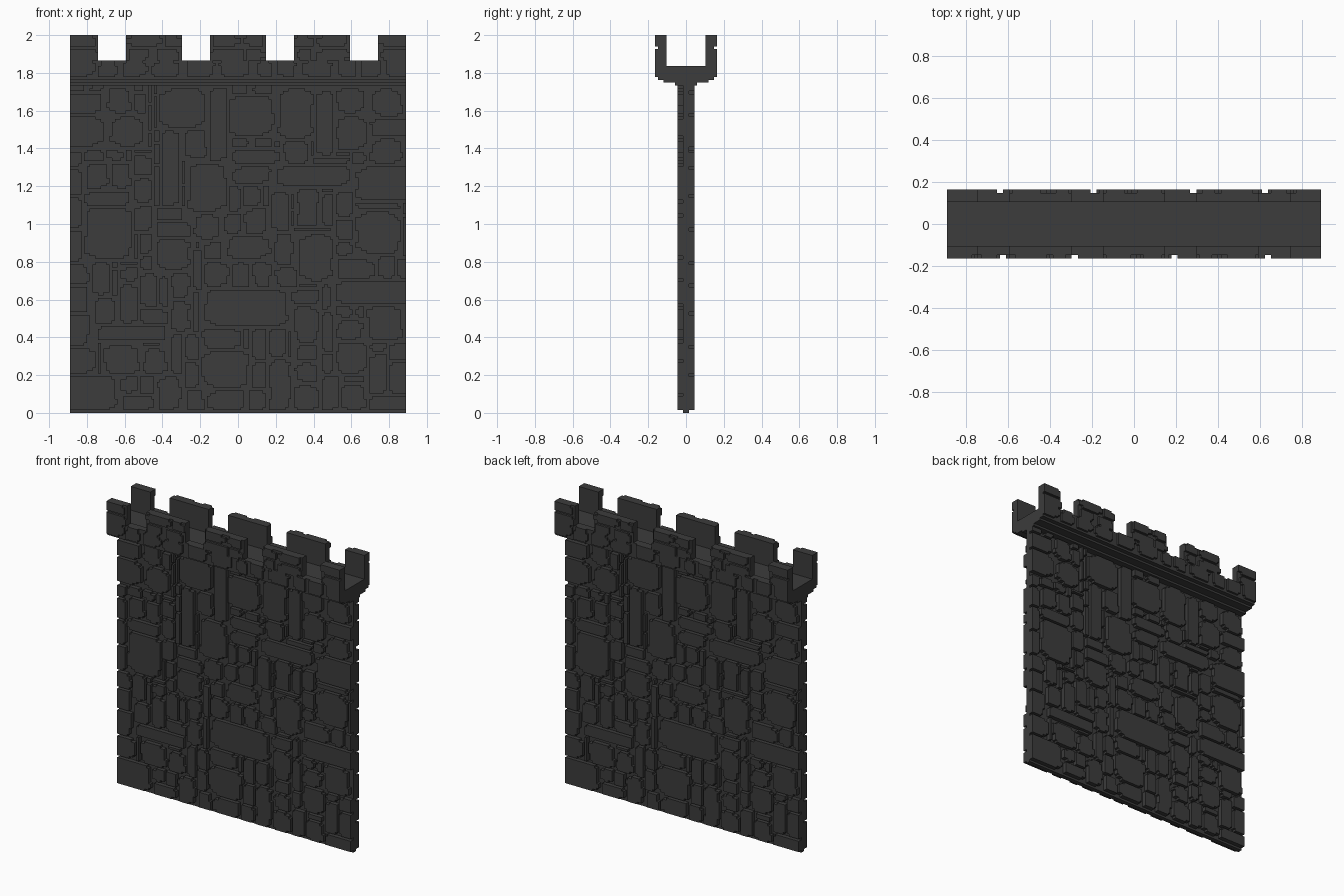
import bpy, bmesh, random
from mathutils import Matrix
from math import pi

if "Cube" in bpy.data.objects:
    bpy.data.objects.remove(bpy.data.objects["Cube"])

random.seed(7)
U = 2 / 135            # model is laid out on a small square grid
W = 120                # wall width in grid cells
stone_mat = bpy.data.materials.new("dark grey stone")
stone_mat.diffuse_color = (0.045, 0.045, 0.045, 1)
stone_mat.use_nodes = True
stone_mat.node_tree.nodes["Principled BSDF"].inputs["Base Color"].default_value = stone_mat.diffuse_color


def finish(name, bm):
    me = bpy.data.meshes.new(name)
    bmesh.ops.recalc_face_normals(bm, faces=bm.faces)
    bm.to_mesh(me)
    bm.free()
    me.materials.append(stone_mat)
    ob = bpy.data.objects.new(name, me)
    bpy.context.collection.objects.link(ob)
    return ob


def prism(bm, pts, to3d, a, b):
    """Closed prism of a 2D outline between depths a and b."""
    lo = [bm.verts.new(to3d(p, a)) for p in pts]
    hi = [bm.verts.new(to3d(p, b)) for p in pts]
    bm.faces.new(lo)
    bm.faces.new(hi[::-1])
    for k in range(len(pts)):
        n = (k + 1) % len(pts)
        bm.faces.new((lo[k], hi[k], hi[n], lo[n]))


def on_front(p, d):
    return ((p[0] - W / 2) * U, -d * U, p[1] * U)


def along_x(p, d):
    return (d * U, p[0] * U, p[1] * U)


def box(name, x0, x1, y0, y1, z0, z1):
    bm = bmesh.new()
    prism(bm, [(y0, z0), (y1, z0), (y1, z1), (y0, z1)], along_x, x0 - W / 2, x1 - W / 2)
    return finish(name, bm)


def stone_outline(i0, i1, j0, j1):
    """Stepped outline with ragged rounded corners; square at the wall ends."""
    h, w = j1 - j0, i1 - i0
    r = min(4, w // 3, h // 2)
    cut = [random.randint(max(0, r - 2), r) for _ in range(4)]
    left, right = [], []
    wob_l = wob_r = 0
    for k in range(h):
        if k % 4 == 0:
            wob_l = random.randint(0, 1) if w > 6 else 0
            wob_r = random.randint(0, 1) if w > 6 else 0
        t = h - 1 - k
        l = max(wob_l, cut[0] - 2 * k, cut[1] - 2 * t)
        q = max(wob_r, cut[2] - 2 * k, cut[3] - 2 * t)
        left.append(i0 if i0 == 0 else i0 + l)
        right.append(i1 if i1 == W else i1 - q)
    pts = []
    for k in range(h):
        pts += [(right[k], j0 + k), (right[k], j0 + k + 1)]
    for k in reversed(range(h)):
        pts += [(left[k], j0 + k + 1), (left[k], j0 + k)]
    out = []               # drop doubled and in-line points
    for k, p in enumerate(pts):
        a, b = pts[k - 1], pts[(k + 1) % len(pts)]
        if p == a or (a[0] == p[0] == b[0]) or (a[1] == p[1] == b[1]):
            continue
        out.append(p)
    return out


def stones(name, rects, inner, outer):
    """Raised stones on the front, and the same turned round for the back."""
    bm = bmesh.new()
    for r in rects:
        prism(bm, stone_outline(*r), on_front, inner, outer)
    front = finish(name + "_front", bm)
    back = front.copy()
    back.data = front.data.copy()
    back.name = name + "_back"
    back.data.transform(Matrix.Rotation(pi, 4, 'Z'))
    bpy.context.collection.objects.link(back)


# Main large stones: left, right, bottom, top in grid cells
big = [
    (32, 48, 102, 116), (13, 22, 107, 116), (14, 27, 95, 106), (0, 12, 95, 106),
    (50, 56, 90, 116), (57, 73, 99, 113), (74, 87, 98, 116), (95, 105, 107, 116),
    (107, 119, 106, 116), (95, 106, 94, 106), (107, 119, 89, 98), (88, 94, 92, 115),
    (41, 49, 91, 101), (33, 39, 74, 101), (42, 56, 72, 89), (74, 100, 81, 88),
    (102, 120, 76, 88), (58, 72, 82, 88), (81, 89, 67, 80), (82, 94, 47, 64),
    (102, 118, 57, 72), (56, 72, 55, 63), (44, 54, 62, 71), (30, 43, 51, 62),
    (5, 22, 55, 73), (48, 78, 31, 44), (94, 120, 39, 47), (9, 35, 26, 31),
    (12, 25, 14, 24), (47, 64, 9, 22), (95, 106, 14, 25), (80, 89, 25, 38),
    (106, 119, 26, 38), (0, 17, 1, 13), (31, 40, 1, 13), (71, 79, 1, 19)]

# Fill the space between them with smaller stones, keeping one cell of joint
taken = set()


def claim(i0, i1, j0, j1):
    taken.update((i, j) for i in range(i0 - 1, i1 + 1) for j in range(j0 - 1, j1 + 1))


for r in big:
    claim(*r)
small = []
for j in range(1, 116):
    for i in range(W):
        if (i, j) in taken:
            continue
        wmax, hmax = random.choice([(9, 9), (7, 11), (18, 5), (14, 7), (6, 14)])
        i1, j1 = i + 1, j + 1
        grow = True
        while grow:
            grow = False
            if i1 - i < wmax and i1 < W and all((i1, y) not in taken for y in range(j, j1)):
                i1 += 1
                grow = True
            if j1 - j < hmax and j1 < 117 and all((x, j1) not in taken for x in range(i, i1)):
                j1 += 1
                grow = True
        if (i1 - i) * (j1 - j) >= 3:
            small.append((i, i1, j, j1))
            claim(i, i1, j, j1)

box("wall_core", 0, W, -1, 1, 0, 117)
stones("wall_stones", big + small, 0.9, 3)

# Stepped ledge carrying the walkway
half = [(3, 117), (4, 117), (4, 118), (8, 118), (8, 119), (10, 119), (10, 124)]
bm = bmesh.new()
prism(bm, half + [(-y, z) for y, z in reversed(half)], along_x, -W / 2, W / 2)
finish("walkway_ledge", bm)

# Parapets and merlons on both sides
merlons = [(0, 10), (20, 40), (50, 70), (80, 100), (110, 120)]
for side, s in (("front", -1), ("back", 1)):
    y0, y1 = sorted((7 * s, 10 * s))
    box("parapet_" + side, 0, W, y0, y1, 124, 126)
    for a, b in merlons:
        box("merlon_" + side, a, b, y0, y1, 126, 135)

# Thin facing stones on the parapet and merlons
facing, x = [], 0
while x < W:
    e = min(W, x + random.randint(8, 13))
    if W - e < 6:
        e = W
    facing.append((x, e if e == W else e - 1, 120, 126))
    x = e
for a, b in merlons:
    for z0, z1 in ((126, 130), (131, 135)):
        if b - a > 10:
            m = a + random.randint(7, 13)
            facing += [(a, m, z0, z1), (m + 1, b, z0, z1)]
        else:
            facing.append((a, b, z0, z1))
stones("parapet_stones", facing, 9.9, 11)
